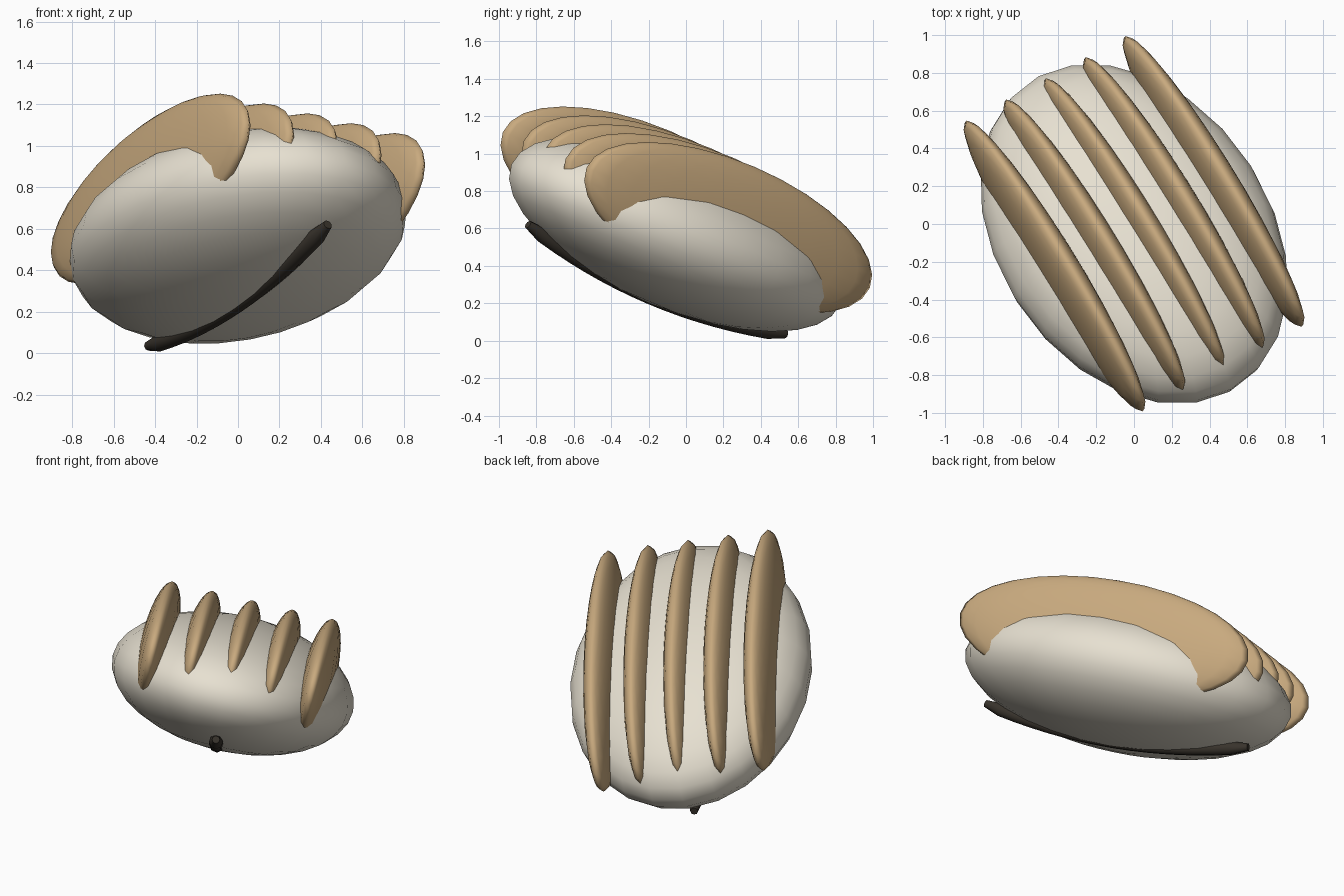
import bpy
from math import radians
from mathutils import Matrix, Vector

if "Cube" in bpy.data.objects:
    bpy.data.objects.remove(bpy.data.objects["Cube"])

# Common tilted frame: local x across ridges, local y along them, local z up
FRAME = (Matrix.Translation((0, -0.053, 0.57))
         @ Matrix.Rotation(radians(-23), 4, 'X')
         @ Matrix.Rotation(radians(30), 4, 'Z'))


def material(name, color):
    m = bpy.data.materials.new(name)
    m.diffuse_color = (*color, 1)
    m.use_nodes = True
    m.node_tree.nodes["Principled BSDF"].inputs["Base Color"].default_value = m.diffuse_color
    return m


CREAM = material("cream", (0.80, 0.75, 0.64))
TAN = material("tan", (0.58, 0.40, 0.21))
DARK = material("dark", (0.04, 0.033, 0.025))


def ellipsoid(name, center, radii, segs, rings, mat):
    bpy.ops.mesh.primitive_uv_sphere_add(segments=segs, ring_count=rings, radius=1)
    ob = bpy.context.object
    ob.name = name
    ob.data.transform(FRAME @ Matrix.Translation(center)
                      @ Matrix.Diagonal((*radii, 1)))
    ob.data.materials.append(mat)
    bpy.ops.object.shade_smooth()
    return ob


# Rounded shell body
ellipsoid("shell_body", (0, 0, 0), (0.73, 1.03, 0.395), 24, 16, CREAM)

# Five identical lens-shaped ridges across the back
for i in range(5):
    ellipsoid(f"ridge_{i + 1}", ((i - 2) * 0.243, 0, 0.14),
              (0.10, 0.95, 0.355), 24, 16, TAN)

# Dark slit: curved tube following the underside
curve = bpy.data.curves.new("slit", 'CURVE')
curve.dimensions = '3D'
curve.bevel_depth = 0.042
curve.bevel_resolution = 2
curve.use_fill_caps = True
path = curve.splines.new('POLY')
n = 17
path.points.add(n - 1)
for i, p in enumerate(path.points):
    s = -1 + 2 * i / (n - 1)
    p.co = (*(FRAME @ Vector((0, 0.865 * s, -0.362 + 0.10 * s * s))), 1)
    p.radius = 0.55 if i in (0, n - 1) else 1.0
tube = bpy.data.objects.new("slit_curve", curve)
bpy.context.collection.objects.link(tube)
bpy.context.view_layer.update()
mesh = bpy.data.meshes.new_from_object(tube.evaluated_get(bpy.context.evaluated_depsgraph_get()))
bpy.data.objects.remove(tube)
slit = bpy.data.objects.new("underside_slit", mesh)
bpy.context.collection.objects.link(slit)
mesh.materials.clear()
mesh.materials.append(DARK)
bpy.ops.object.select_all(action='DESELECT')
slit.select_set(True)
bpy.context.view_layer.objects.active = slit
bpy.ops.object.shade_smooth_by_angle(angle=radians(50))
